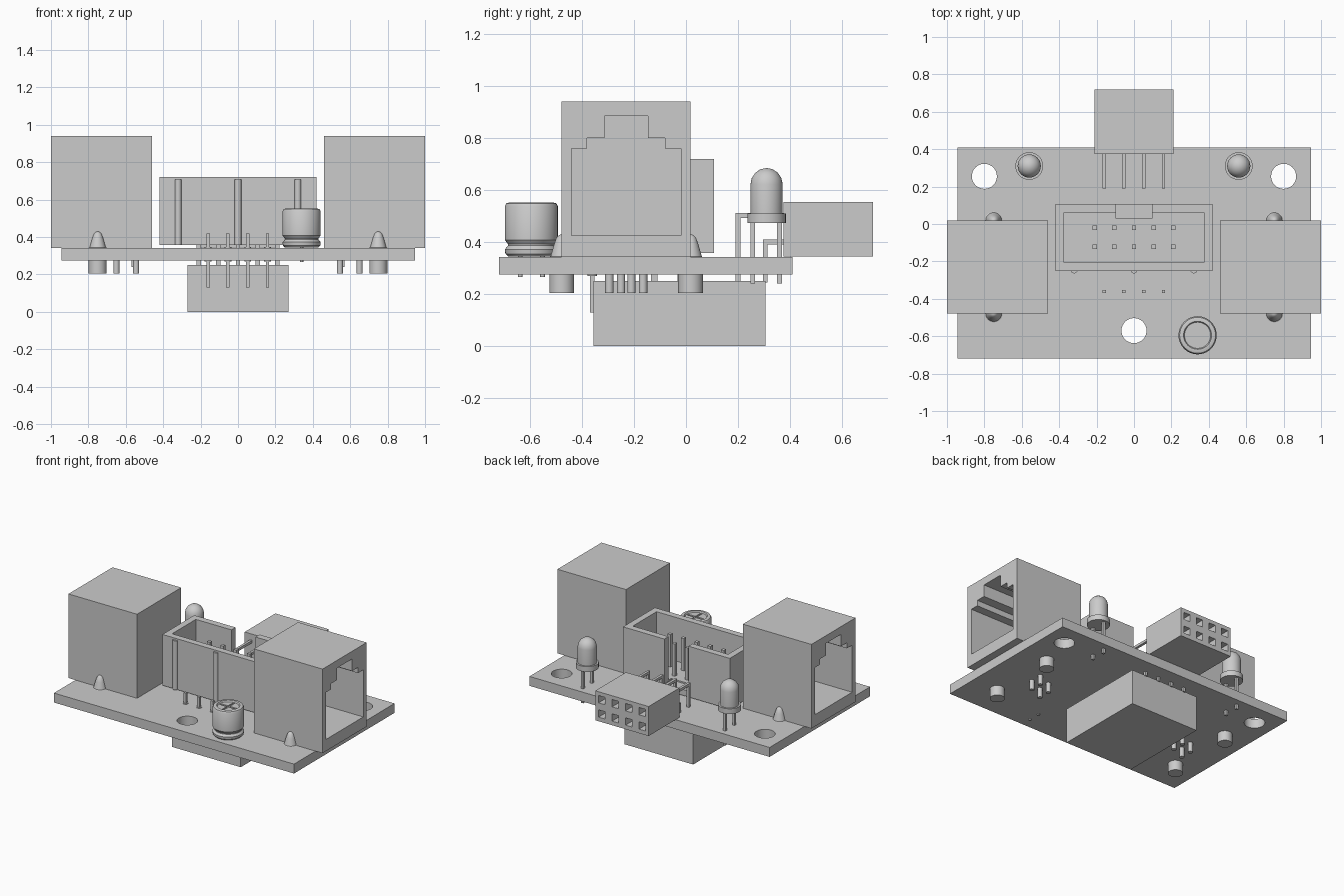
import bpy, bmesh
from math import radians, pi
from mathutils import Matrix, Vector

cube = bpy.data.objects.get("Cube")
if cube:
    bpy.data.objects.remove(cube, do_unlink=True)

grey = bpy.data.materials.new("plain_grey")
grey.use_nodes = True
COLOUR = (0.6, 0.6, 0.6, 1)
grey.diffuse_color = COLOUR
grey.node_tree.nodes["Principled BSDF"].inputs["Base Color"].default_value = COLOUR


def finish(name, bm, smooth=False):
    bmesh.ops.recalc_face_normals(bm, faces=bm.faces[:])
    mesh = bpy.data.meshes.new(name)
    bm.to_mesh(mesh)
    bm.free()
    mesh.materials.append(grey)
    ob = bpy.data.objects.new(name, mesh)
    bpy.context.collection.objects.link(ob)
    if smooth:
        bpy.ops.object.select_all(action='DESELECT')
        ob.select_set(True)
        bpy.context.view_layer.objects.active = ob
        bpy.ops.object.shade_smooth_by_angle(angle=radians(35))
    return ob


def add_box(bm, lo, hi):
    lo, hi = Vector(lo), Vector(hi)
    m = Matrix.Translation((lo + hi) / 2) @ Matrix.Diagonal((*(hi - lo), 1))
    bmesh.ops.create_cube(bm, size=1, matrix=m)


def boxes(name, spans):
    bm = bmesh.new()
    for lo, hi in spans:
        add_box(bm, lo, hi)
    return finish(name, bm)


def lathe(name, x, y, profile, steps=32):
    """Spin (radius, z) points around a vertical axis."""
    bm = bmesh.new()
    vs = [bm.verts.new((r, 0, z)) for r, z in profile]
    es = [bm.edges.new(p) for p in zip(vs, vs[1:])]
    bmesh.ops.spin(bm, geom=vs + es, cent=(0, 0, 0), axis=(0, 0, 1),
                   angle=2 * pi, steps=steps)
    bmesh.ops.remove_doubles(bm, verts=bm.verts[:], dist=1e-4)
    bmesh.ops.translate(bm, verts=bm.verts[:], vec=(x, y, 0))
    return finish(name, bm, True)


def rod(name, x, y, r, z0, z1):
    return lathe(name, x, y, [(0, z0), (r, z0), (r, z1), (0, z1)])


def cut(ob, *cutters):
    for c in cutters:
        mod = ob.modifiers.new("cut", 'BOOLEAN')
        mod.operation, mod.solver, mod.object = 'DIFFERENCE', 'EXACT', c
        bpy.context.view_layer.objects.active = ob
        bpy.ops.object.modifier_apply(modifier=mod.name)
        bpy.data.objects.remove(c, do_unlink=True)


TOP, BOTTOM = 0.342, 0.275

# Circuit board with three mounting holes
board = boxes("circuit_board", [((-0.945, -0.72, BOTTOM), (0.945, 0.41, TOP))])
cut(board, *[rod("hole_cutter", x, y, 0.067, 0.2, 0.4)
             for x, y in ((-0.8, 0.255), (0.8, 0.255), (0, -0.57))])

# Two cable jacks, the second turned half a circle around the shared centre line
JY = -0.23
for side, s in (("left", 1), ("right", -1)):
    def place(x, dy):
        return s * x, JY + s * dy

    def span(x0, x1, dy, z0, z1):
        a, b = place(x0, -dy), place(x1, dy)
        return ((min(a[0], b[0]), min(a[1], b[1]), z0),
                (max(a[0], b[0]), max(a[1], b[1]), z1))

    jack = boxes(side + "_jack", [span(0.46, 1.0, 0.248, TOP, 0.94)])
    # stepped plug opening as one extruded outline
    half = [(0.21, 0.425), (0.21, 0.76), (0.15, 0.76), (0.15, 0.8),
            (0.083, 0.8), (0.083, 0.885)]
    outline = half + [(-y, z) for y, z in reversed(half)]
    bm = bmesh.new()
    face = bm.faces.new([bm.verts.new((s * 0.58, JY + y, z)) for y, z in outline])
    ext = bmesh.ops.extrude_face_region(bm, geom=[face])["geom"]
    bmesh.ops.translate(bm, vec=(s * 0.5, 0, 0),
                        verts=[v for v in ext if isinstance(v, bmesh.types.BMVert)])
    cut(jack, finish("opening_cutter", bm))
    # snap pegs with pointed tops
    for dy in (-0.248, 0.248):
        x, y = place(0.75, dy)
        lathe(side + "_jack_peg", x, y, [
            (0, 0.205), (0.048, 0.205), (0.048, TOP), (0.043, TOP + 0.002),
            (0.03, 0.39), (0.02, 0.418), (0.01, 0.427), (0, 0.43)])
    # staggered solder pins
    for x, dy in ((0.65, -0.02), (0.65, 0.065), (0.545, 0.02), (0.545, -0.065)):
        rod(side + "_jack_pin", *place(x, dy), 0.016, 0.205, TOP)

# Keyed box header with ribs on the front wall
shell = boxes("box_header", [((-0.42, -0.25, 0.358), (0.42, 0.108, 0.72))])
cut(shell,
    boxes("cavity_cutter", [((-0.375, -0.205, 0.41), (0.375, 0.062, 0.8))]),
    boxes("key_cutter", [((-0.095, 0.03, 0.4), (0.095, 0.2, 0.8))]))
for x in (-0.32, 0, 0.32):
    rod("header_rib", x, -0.246, 0.018, 0.358, 0.707)
boxes("header_pins", [((x - 0.012, y - 0.012, 0.25), (x + 0.012, y + 0.012, 0.64))
                      for x in (-0.21, -0.105, 0, 0.105, 0.21)
                      for y in (-0.122, -0.02)])

COLUMNS = [-0.16 + 0.106 * i for i in range(4)]
W = 0.009

# Rear socket block with eight square sockets and bent leads
socket = boxes("rear_socket", [((-0.21, 0.375, 0.345), (0.21, 0.72, 0.555))])
cut(socket, boxes("socket_cutter", [
    ((x - 0.026, 0.58, z - 0.026), (x + 0.026, 0.8, z + 0.026))
    for x in COLUMNS for z in (0.4, 0.502)]))
for y, z in ((0.2, 0.502), (0.305, 0.4)):
    for x in COLUMNS:
        boxes("rear_socket_lead", [((x - W, y - W, z - W), (x + W, 0.38, z + W)),
                                   ((x - W, y - W, 0.245), (x + W, y + W, z - W))])

# Underside connector with bent leads rising through the board
boxes("underside_connector", [((-0.27, -0.355, 0), (0.27, 0.305, 0.25))])
for x in COLUMNS:
    boxes("underside_lead", [((x - W, -0.37, 0.13), (x + W, -0.35, 0.148)),
                             ((x - W, -0.37, 0.148), (x + W, -0.352, 0.42))])
    rod("underside_solder", x, -0.36, 0.018, 0.27, TOP + 0.004)

# Capacitor can with crimp groove and scored top
can = lathe("capacitor", 0.34, -0.595, [
    (0, 0.345), (0.09, 0.345), (0.1, 0.355), (0.102, 0.372), (0.09, 0.386),
    (0.09, 0.392), (0.102, 0.408), (0.102, 0.538), (0.096, 0.549), (0.085, 0.552),
    (0.075, 0.552), (0.07, 0.543), (0, 0.543)], 40)
cut(can,
    boxes("score_cutter", [((0.275, -0.602, 0.535), (0.405, -0.588, 0.6))]),
    boxes("score_cutter", [((0.333, -0.66, 0.535), (0.347, -0.53, 0.6))]))
for y in (-0.638, -0.552):
    rod("capacitor_lead", 0.34, y, 0.009, 0.265, 0.35)

# Two domed lamps on leads
for side, s in (("left", 1), ("right", -1)):
    x, y = s * 0.56, 0.31
    lathe(side + "_lamp", x, y, [
        (0, 0.473), (0.074, 0.473), (0.074, 0.51), (0.062, 0.51), (0.062, 0.622),
        (0.057, 0.646), (0.044, 0.666), (0.024, 0.68), (0, 0.685)])
    boxes(side + "_lamp_leads", [((x - W, ly - W, 0.24), (x + W, ly + W, 0.48))
                                 for ly in (0.257, 0.36)])
